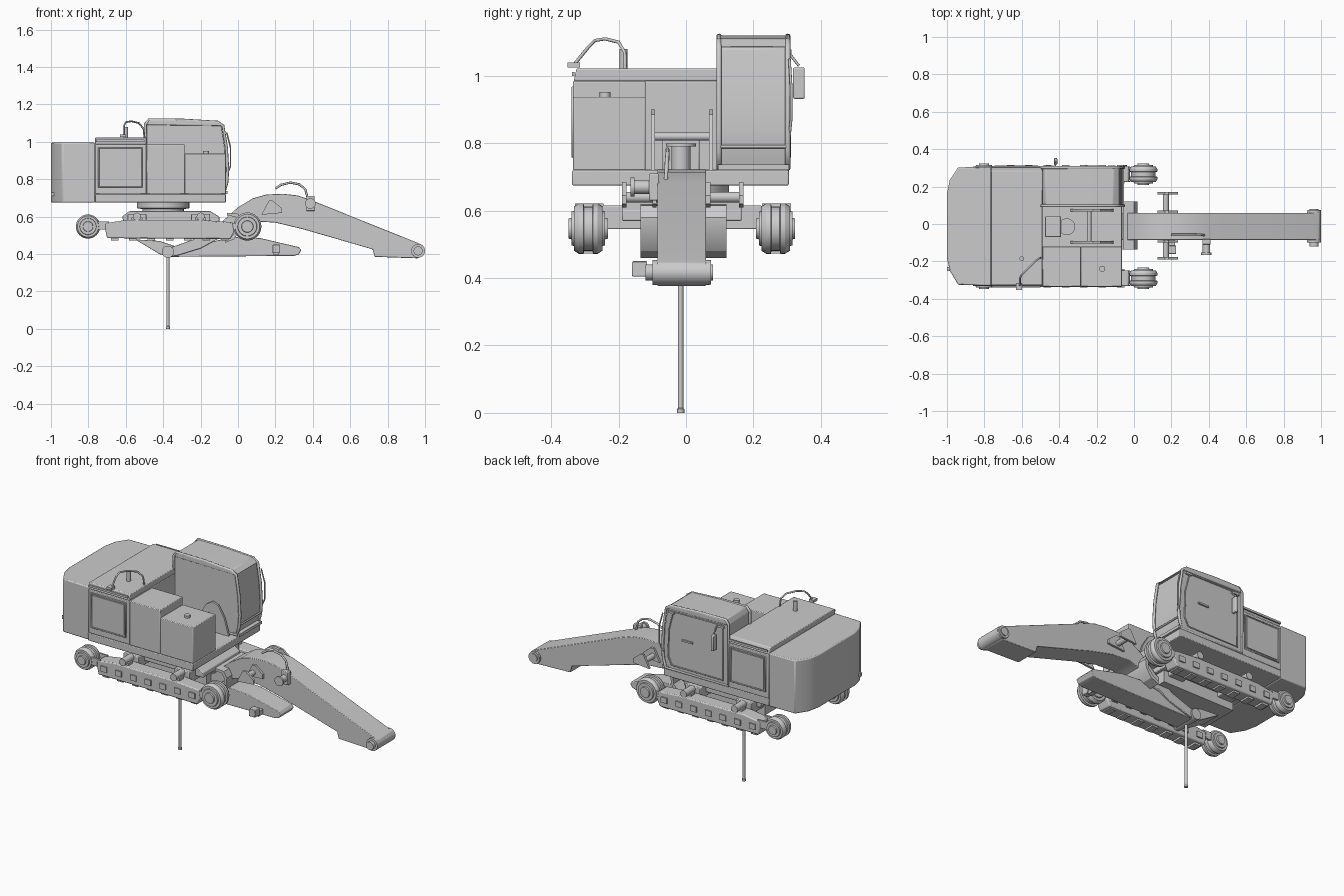
import bpy, bmesh, math
from mathutils import Matrix, Vector


def finish(name, bm, bevel=0):
    bmesh.ops.recalc_face_normals(bm, faces=bm.faces)
    me = bpy.data.meshes.new(name)
    bm.to_mesh(me)
    bm.free()
    ob = bpy.data.objects.new(name, me)
    bpy.context.collection.objects.link(ob)
    if bevel:
        m = ob.modifiers.new("bevel", 'BEVEL')
        m.width, m.segments, m.limit_method = bevel, 2, 'ANGLE'
    return ob


def prism(name, pts, a, b, axis='y', bevel=0):
    """Extrude a profile along an axis: 'y' takes (x,z), 'z' takes (x,y), 'x' takes (y,z)."""
    bm = bmesh.new()
    place = {'y': lambda p, t: (p[0], t, p[1]), 'z': lambda p, t: (p[0], p[1], t),
             'x': lambda p, t: (t, p[0], p[1])}[axis]
    lo = [bm.verts.new(place(p, a)) for p in pts]
    hi = [bm.verts.new(place(p, b)) for p in pts]
    bm.faces.new(lo)
    bm.faces.new(hi)
    n = len(pts)
    for i in range(n):
        bm.faces.new((lo[i], lo[(i + 1) % n], hi[(i + 1) % n], hi[i]))
    return finish(name, bm, bevel)


def box(name, x0, x1, y0, y1, z0, z1, bevel=0):
    return prism(name, [(x0, y0), (x1, y0), (x1, y1), (x0, y1)], z0, z1, 'z', bevel)


def lathe(name, prof, loc, axis='Y', n=32):
    """Revolve (offset, radius) points round an axis through loc."""
    bm = bmesh.new()
    rings = []
    for t, r in prof:
        ring = []
        for i in range(n):
            a = 2 * math.pi * i / n
            u, v = r * math.cos(a), r * math.sin(a)
            ring.append(bm.verts.new(Vector(loc) + Vector((u, t, v) if axis == 'Y' else (u, v, t))))
        rings.append(ring)
    for p, q in zip(rings, rings[1:]):
        for i in range(n):
            bm.faces.new((p[i], p[(i + 1) % n], q[(i + 1) % n], q[i]))
    bm.faces.new(rings[0])
    bm.faces.new(rings[-1])
    return finish(name, bm)


def pin(name, x, z, r, y0, y1):
    return lathe(name, [(y0, r), (y1, r)], (x, 0, z))


def tube(name, pts, r, closed=False):
    cu = bpy.data.curves.new(name, 'CURVE')
    cu.dimensions, cu.bevel_depth, cu.bevel_resolution, cu.use_fill_caps = '3D', r, 2, True
    sp = cu.splines.new('POLY')
    sp.points.add(len(pts) - 1)
    for p, c in zip(sp.points, pts):
        p.co = (*c, 1)
    sp.use_cyclic_u = closed
    ob = bpy.data.objects.new(name, cu)
    bpy.context.collection.objects.link(ob)
    return ob


def frame(name, x0, x1, z0, z1, y, r=.005):
    tube(name, [(x0, y, z0), (x1, y, z0), (x1, y, z1), (x0, y, z1)], r, True)


# Upper body: deck, counterweight, engine housing
box("deck", -.765, -.065, -.338, .305, .675, .72, .004)
prism("counterweight", [(-.765, -.33), (-.94, -.325), (-.985, -.25), (-1, -.18), (-1, .16), (-.985, .235),
                        (-.94, .303), (-.765, .305)], .675, .995, 'z', .006)
box("counterweight_latch", -1.0, -.97, -.25, -.23, .71, .73)
box("engine_housing", -.765, -.49, -.333, .305, .72, .985, .004)
prism("engine_hood", [(-.333, .985), (-.325, 1.022), (.285, 1.022), (.303, .985)], -.765, -.49, 'x', .004)
for y, s in ((-.335, "right"), (.307, "left")):
    frame(s + "_engine_door_frame", -.745, -.515, .76, .965, y)
    box(s + "_engine_door", -.735, -.525, y - .003, y + .003, .77, .955)
    box(s + "_grab_rail", -.76, -.5, y - .004, y + .004, 1.0, 1.012)

# Tanks and tool box beside the boom well
box("fuel_tank", -.49, -.285, -.335, -.12, .72, .985, .004)
box("tool_box", -.285, -.065, -.335, -.12, .72, .938, .004)
lathe("filler_cap", [(.935, .016), (.952, .016)], (-.17, -.24, 0), 'Z')
lathe("exhaust_pipe", [(1.02, .012), (1.08, .012)], (-.6, -.185, 0), 'Z', 16)
tube("handrail", [(-.61, -.335, 1.03), (-.61, -.29, 1.085), (-.6, -.27, 1.105), (-.57, -.24, 1.11),
                  (-.53, -.2, 1.1), (-.505, -.182, 1.07), (-.5, -.18, 1.02)], .005)
box("rail_foot", -.63, -.6, -.352, -.315, 1.025, 1.04)

# Cab with recessed panes and pillar tubes
cab = [(-.495, .725), (-.495, 1.095), (-.475, 1.118), (-.3, 1.116), (-.11, 1.105), (-.08, 1.085),
       (-.062, .97), (-.055, .85), (-.06, .78), (-.075, .725)]
inner = [(x * .97 - .01, z - .004 if z > .8 else z) for x, z in cab]
prism("cab_body", inner, .097, .303, 'y', .004)
for y, s in ((.098, "inner"), (.302, "outer")):
    tube("cab_pillars_" + s, [(x, y, z) for x, z in cab], .008, True)
prism("cab_roof", [(-.49, 1.09), (-.475, 1.12), (-.3, 1.12), (-.11, 1.11), (-.075, 1.085)], .09, .31, 'y', .006)
box("cab_sill", -.1, -.055, .095, .305, .72, .737)
tube("cab_front_bar", [(-.058, .1, .79), (-.058, .3, .79)], .005)
tube("cab_door_frame", [(x, .306, z) for x, z in ((-.46, .75), (-.46, 1.08), (-.13, 1.075), (-.1, .96),
                                                 (-.095, .8), (-.12, .75))], .004, True)
box("door_handle", -.26, -.19, .303, .312, .915, .925)
for x in (-.45, -.12):
    box("door_hinge", x - .02, x + .02, .3, .313, 1.065, 1.078)
tube("front_grab_handle", [(-.06, .307, 1.05), (-.04, .312, .97), (-.04, .312, .87), (-.06, .307, .82)], .004)
tube("mirror_arm", [(-.42, .3, 1.075), (-.42, .335, 1.03)], .004)
box("mirror", -.428, -.41, .318, .352, .932, 1.025, .004)

# Boom well: pivot ears and swing valve
for y in (-.104, .068):
    prism("pivot_ear", [(-.34, .72), (-.3, .81), (-.26, .875), (-.22, .9), (-.18, .885), (-.14, .82), (-.11, .72)],
          y, y + .012)
pin("pivot_crossbar", -.24, .82, .012, -.1, .075)
box("swing_valve", -.475, -.39, -.07, .04, .72, .82, .004)
lathe("swing_joint", [(.72, .028), (.79, .028), (.79, .045), (.8, .045)], (-.36, -.015, 0), 'Z')

# Slew ring and lower frame
lathe("slew_ring", [(.62, .11), (.64, .11), (.645, .14), (.68, .14)], (-.4, -.013, 0), 'Z', 40)
prism("lower_frame", [(-.61, .57), (-.62, .6), (-.58, .63), (-.15, .63), (-.1, .6), (-.1, .57)], -.19, .165, 'y', .004)
box("centre_frame", -.6, -.12, -.13, .105, .5, .6)
for x in (-.54, -.2):
    box("cross_beam", x - .05, x + .05, -.25, .225, .545, .615, .004)

# Track frames, one on each side
for side, s in ((1, "left"), (-1, "right")):
    yc = -.012 + side * .278
    prism(s + "_track_frame", [(-.71, .53), (-.7, .485), (-.04, .48), (-.02, .52), (-.03, .57), (-.2, .582),
                               (-.6, .582), (-.71, .565)], yc - .042, yc + .042, 'y', .006)
    for i in range(7):
        x = -.66 + i * .098
        for e in (-1, 1):
            y = yc + e * .042
            box(s + "_track_lug", x - .02, x + .02, y - .007, y + .007, .512, .545)
        box(s + "_bottom_pad", x - .02, x + .02, yc - .03, yc + .03, .473, .486)
    for x in (-.54, -.2):
        pin(s + "_carrier_roller", x, .6, .021, yc - .04, yc + .045)
        box(s + "_roller_bracket", x - .03, x + .03, yc - .025, yc + .015, .57, .595)
    for e in (-1, 1):
        y = yc + e * .034
        box(s + "_rear_yoke", -.8, -.69, y - .006, y + .006, .53, .575)
        box(s + "_front_yoke", -.05, .05, y - .006, y + .006, .525, .565)
    half = [(-.058, .02), (-.058, .03), (-.05, .032), (-.05, .05), (-.042, .052), (-.042, .066), (-.028, .075),
            (-.014, .075), (-.012, .065)]
    prof = half + [(-t, r) for t, r in reversed(half)]
    lathe(s + "_front_wheel", prof, (.05, yc, .547))
    lathe(s + "_rear_wheel", [(t, r * .86) for t, r in prof], (-.802, yc, .547))

# Boom curving under the body to the rear pin
boom = [(-.4, .42), (-.38, .385), (-.33, .39), (-.2, .43), (-.08, .495), (0, .55), (.08, .575), (.2, .568), (.35, .532),
        (.72, .425), (.73, .385), (.96, .377), (.99, .395), (1, .42), (.99, .445), (.96, .46), (.4, .685),
        (.32, .713), (.24, .722), (.15, .718), (.08, .698), (0, .65), (-.1, .56), (-.22, .485), (-.36, .435)]
prism("boom", boom, -.085, .06, 'y', .003)
lathe("boom_tip_pin", [(-.12, .024), (-.1, .024), (-.1, .037), (.065, .037), (.065, .024), (.08, .024)],
      (.963, 0, .417))
for y in (-.1, .06):
    pin("boom_tip_boss", .963, .417, .036, y, y + .014)
pin("cylinder_pin", .17, .64, .016, -.19, .17)
for y in (-.19, -.1, .06, .158):
    prism("cylinder_pin_plate", [(.125, .61), (.235, .62), (.235, .645), (.185, .685), (.165, .685)], y, y + .013)
box("hose_bracket", .365, .41, -.11, -.08, .63, .71, .004)
pin("hose_coupling", .387, .67, .02, -.165, -.1)
pin("hose_flange", .387, .67, .028, -.165, -.153)
tube("boom_hose", [(.2, -.055, .75), (.23, -.055, .77), (.28, -.055, .782), (.33, -.055, .772), (.36, -.057, .745),
                   (.375, -.06, .69)], .006)

# Folded arm and curved front guard
prism("arm", [(-.55, .478), (-.42, .4), (-.37, .385), (.3, .39), (.325, .398), (.338, .42), (.325, .437), (.12, .485),
              (.0, .492), (-.1, .475), (-.3, .43), (-.42, .47)], -.075, .05, 'y', .003)
pin("arm_pin", -.375, .412, .032, -.095, .07)
box("arm_valve", .185, .225, -.16, -.115, .405, .45, .003)
box("arm_valve_mount", .19, .22, -.12, -.07, .395, .425)
prism("front_guard", [(-.06, .62), (.0, .615), (.02, .58), (.015, .53), (-.02, .48), (-.07, .46), (-.07, .475),
                      (-.035, .495), (-.0, .535), (.002, .575), (-.015, .6), (-.06, .605)], -.135, .12)

# Support rod down to the ground
lathe("support_rod", [(0, .011), (.012, .011), (.014, .008), (.1, .008), (.25, .008), (.4, .008)],
      (-.375, -.016, 0), 'Z', 16)

# Smooth rounded parts while keeping sharp edges
for ob in bpy.context.scene.objects:
    ob.select_set(ob.type == 'MESH')
    if ob.type == 'MESH':
        bpy.context.view_layer.objects.active = ob
bpy.ops.object.shade_smooth_by_angle(angle=math.radians(30))
